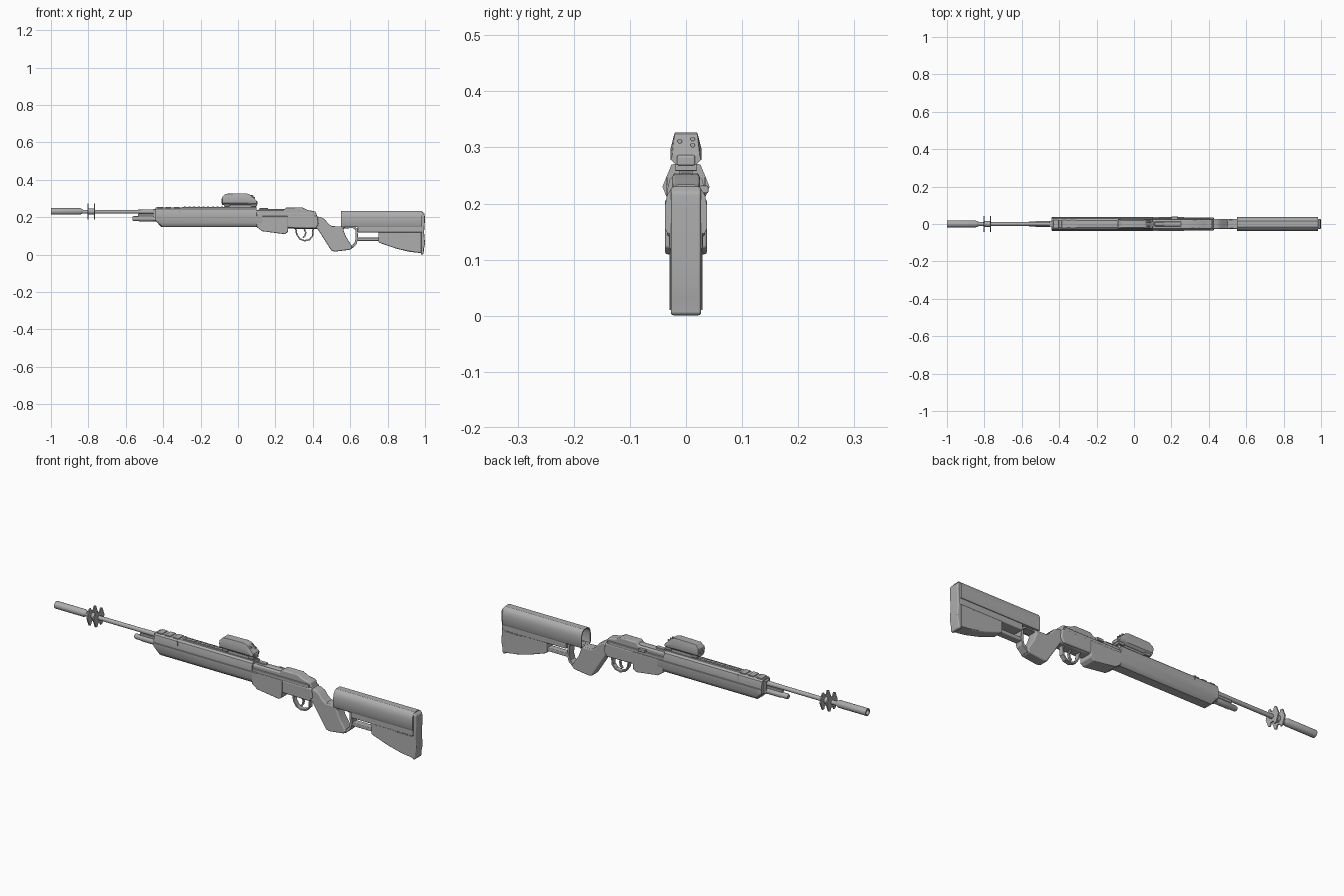
import bpy, bmesh, math

gun_grey = bpy.data.materials.new("gun_grey")
gun_grey.diffuse_color = (0.42, 0.42, 0.42, 1)


def finish(name, bm, bevel=0.0, segs=2, angle=32):
    bmesh.ops.recalc_face_normals(bm, faces=bm.faces)
    me = bpy.data.meshes.new(name)
    bm.to_mesh(me)
    bm.free()
    me.materials.append(gun_grey)
    me.shade_smooth()
    me.set_sharp_from_angle(angle=math.radians(angle))
    ob = bpy.data.objects.new(name, me)
    bpy.context.collection.objects.link(ob)
    if bevel:
        m = ob.modifiers.new("edge_round", 'BEVEL')
        m.width, m.segments, m.limit_method = bevel, segs, 'ANGLE'
        m.angle_limit = math.radians(40)
        m.harden_normals = True
    return ob


def skin(name, sections, hollow=None, bevel=0.0, angle=32):
    """Skin full (y, z) rings placed along x; hollow=(wall, depth) opens the first end."""
    bm = bmesh.new()
    rings = [[bm.verts.new((x, y, z)) for y, z in pts] for x, pts in sections]
    n = len(rings[0])
    for a, b in zip(rings, rings[1:]):
        for i in range(n):
            j = (i + 1) % n
            bm.faces.new((a[i], a[j], b[j], b[i]))
    cap = bm.faces.new(rings[0])
    bm.faces.new(rings[-1])
    bmesh.ops.recalc_face_normals(bm, faces=bm.faces)
    if hollow:
        bmesh.ops.inset_region(bm, faces=[cap], thickness=hollow[0], depth=0)
        bmesh.ops.inset_region(bm, faces=[cap], thickness=0.0005, depth=-hollow[1])
    return finish(name, bm, bevel, angle=angle)


def loft(name, sections, **kw):
    """Skin of half profiles (y >= 0, bottom to top) mirrored across y = 0."""
    return skin(name, [(x, h + [(-y, z) for y, z in reversed(h)]) for x, h in sections], **kw)


def tube(name, stations, z, y=0.0, sides=20, hollow=None):
    ring = [(math.cos(2 * math.pi * i / sides), math.sin(2 * math.pi * i / sides)) for i in range(sides)]
    return skin(name, [(x, [(y + r * c, z + r * s) for c, s in ring]) for x, r in stations], hollow=hollow)


def prism(name, pts, half, bevel=0.003, segs=2, y=0.0):
    """Side profile (x, z) extruded across y."""
    bm = bmesh.new()
    f = bm.faces.new([bm.verts.new((x, y - half, z)) for x, z in pts])
    out = bmesh.ops.extrude_face_region(bm, geom=[f])
    for v in out['geom']:
        if isinstance(v, bmesh.types.BMVert):
            v.co.y = y + half
    return finish(name, bm, bevel, segs)


def box(name, x0, x1, z0, z1, half, bevel=0.002, y=0.0):
    return prism(name, [(x0, z0), (x1, z0), (x1, z1), (x0, z1)], half, bevel, y=y)


def strip(name, path, half, t, bevel=0.002):
    """Flat strap of thickness t following a side path (x, z)."""
    left, right = [], []
    for i, (x, z) in enumerate(path):
        a, b = path[max(i - 1, 0)], path[min(i + 1, len(path) - 1)]
        dx, dz = b[0] - a[0], b[1] - a[1]
        d = math.hypot(dx, dz)
        nx, nz = -dz / d * t / 2, dx / d * t / 2
        left.append((x + nx, z + nz))
        right.append((x - nx, z - nz))
    return prism(name, left + right[::-1], half, bevel)


# Barrel and muzzle
tube("muzzle_tube", [(-1.0, 0.018), (-0.845, 0.018), (-0.83, 0.011)], 0.231, hollow=(0.006, 0.06))
tube("barrel", [(-0.85, 0.0105), (-0.55, 0.0105), (-0.42, 0.012)], 0.229)

# Pair of notched discs on the barrel
lobe = [(0.008, -0.026), (0.014, -0.042), (0.026, -0.039), (0.042, 0), (0.026, 0.039), (0.014, 0.042), (0.008, 0.026)]
for i, x in enumerate((-0.802, -0.767)):
    loft(f"barrel_disc_{i}", [(x - 0.003, [(y, z + 0.23) for y, z in lobe]),
                              (x + 0.003, [(y, z + 0.23) for y, z in lobe])])
tube("disc_collar", [(-0.805, 0.016), (-0.764, 0.016)], 0.23)

# Gas tube under the barrel
tube("gas_tube", [(-0.565, 0.010), (-0.558, 0.013), (-0.53, 0.013), (-0.525, 0.015), (-0.43, 0.015)], 0.192)
box("gas_block", -0.535, -0.43, 0.206, 0.218, 0.008)
box("gas_collar", -0.452, -0.43, 0.18, 0.243, 0.016)

# Fore-end: lower shell and upper cover
shell = [(0.022, 0.147), (0.031, 0.154), (0.037, 0.170), (0.037, 0.205), (0.030, 0.208)]
nose = [(0.022, 0.180), (0.031, 0.183), (0.036, 0.188), (0.036, 0.205), (0.030, 0.208)]
loft("fore_end", [(-0.44, nose), (-0.41, shell), (0.13, shell)])
cover = [(0.034, 0.203), (0.034, 0.222), (0.029, 0.243), (0.020, 0.251)]
loft("handguard", [(-0.44, cover), (0.10, cover)])
box("top_rail", -0.30, 0.10, 0.249, 0.254, 0.010, 0.001)
for i in range(3):
    box(f"front_rib_{i}", -0.432 + i * 0.045, -0.402 + i * 0.045, 0.245, 0.2545, 0.022, 0.002)
for i in range(14):
    box(f"vent_rib_{i}", -0.29 + i * 0.025, -0.279 + i * 0.025, 0.252, 0.256, 0.008, 0)
for s in (-1, 1):
    box("side_band", -0.315, -0.308, 0.205, 0.246, 0.0015, 0, y=s * 0.0335)

# Magazine well with side steps
prism("magazine_well", [(0.10, 0.205), (0.10, 0.147), (0.13, 0.125), (0.25, 0.109), (0.268, 0.122), (0.268, 0.205)],
      0.037, 0.004)

# Receiver and bolt
prism("receiver", [(0.095, 0.20), (0.095, 0.238), (0.245, 0.238), (0.258, 0.252), (0.345, 0.252),
                   (0.372, 0.238), (0.415, 0.230), (0.425, 0.20)], 0.025, 0.006)
box("bolt", 0.11, 0.26, 0.23, 0.244, 0.013, 0.005)
box("rear_sight", 0.115, 0.16, 0.238, 0.25, 0.010)
for s in (-1, 1):
    box("receiver_rail", 0.10, 0.41, 0.20, 0.220, 0.005, 0.003, y=s * 0.027)
box("bolt_handle", 0.20, 0.235, 0.218, 0.232, 0.008, 0.003, y=0.032)

# Stock body running into the grip
prism("stock_wrist", [(0.25, 0.207), (0.25, 0.142), (0.30, 0.138), (0.425, 0.138), (0.50, 0.02), (0.52, 0.016),
                      (0.60, 0.026), (0.612, 0.04), (0.575, 0.10), (0.562, 0.135), (0.575, 0.150),
                      (0.50, 0.152), (0.482, 0.166), (0.462, 0.191), (0.44, 0.202)], 0.027, 0.011, 3)
prism("stock_side", [(0.24, 0.207), (0.24, 0.144), (0.415, 0.14), (0.43, 0.16), (0.425, 0.207)], 0.034, 0.007, 3)

# Trigger and its guard
strip("trigger_guard", [(0.308, 0.145), (0.314, 0.108), (0.330, 0.084), (0.355, 0.074), (0.382, 0.080),
                        (0.398, 0.098), (0.402, 0.142)], 0.012, 0.008)
strip("trigger", [(0.352, 0.142), (0.362, 0.118), (0.358, 0.10), (0.348, 0.090)], 0.006, 0.008)

# Thumbhole strap behind the grip and the link to the butt
strip("grip_strap", [(0.56, 0.146), (0.615, 0.148), (0.633, 0.135), (0.635, 0.085), (0.628, 0.058), (0.600, 0.033)],
      0.020, 0.013)
box("butt_link", 0.63, 0.76, 0.073, 0.090, 0.018, 0.004)

# Butt: hollow cheek block, lower body, panel and pad
arch = [(0.033, 0.147), (0.037, 0.155), (0.037, 0.198), (0.034, 0.214), (0.027, 0.226), (0.015, 0.234)]
loft("cheek_block", [(0.55, arch), (0.985, arch)], hollow=(0.005, 0.06))
box("cheek_base", 0.64, 0.985, 0.118, 0.150, 0.030, 0.004)
prism("butt_lower", [(0.75, 0.13), (0.75, 0.066), (0.765, 0.060), (0.84, 0.034), (0.91, 0.016), (0.985, 0.007),
                     (0.985, 0.13)], 0.028, 0.006)
prism("butt_panel", [(0.885, 0.115), (0.885, 0.026), (0.93, 0.016), (0.98, 0.010), (0.98, 0.115)], 0.0295, 0.001)
prism("butt_pad", [(0.978, 0.0), (0.992, 0.002), (0.994, 0.03), (1.0, 0.06), (0.995, 0.12), (1.0, 0.19),
                   (0.997, 0.22), (0.985, 0.230), (0.978, 0.230)], 0.027, 0.007, 3)

# Optic: faceted housing on a narrow mount
box("optic_mount", -0.07, 0.095, 0.248, 0.270, 0.012)
for i, x in enumerate((-0.06, 0.085)):
    box(f"mount_clamp_{i}", x - 0.016, x + 0.016, 0.258, 0.270, 0.020)


def hood(top, w):
    low = min(0.296, top - 0.01)
    return [(0.015, 0.266), (0.025, 0.276), (0.028, low), (w, top)]


loft("optic_housing", [(-0.085, hood(0.308, 0.024)), (-0.068, hood(0.325, 0.020)), (0.045, hood(0.327, 0.020)),
                       (0.062, hood(0.322, 0.021)), (0.10, hood(0.288, 0.024))], bevel=0.0015, angle=25)
prism("optic_eyepiece", [(0.07, 0.266), (0.104, 0.268), (0.104, 0.284), (0.075, 0.300)], 0.016)
for i, (y, z) in enumerate(((-0.011, 0.311), (0.012, 0.315), (0.012, 0.304))):
    tube(f"optic_button_{i}", [(0.06, 0.004), (0.0775 + (0.315 - z) * 1.1, 0.004)], z, y, 12)
tube("optic_lens", [(-0.088, 0.013), (-0.08, 0.013)], 0.287, hollow=(0.003, 0.003))
